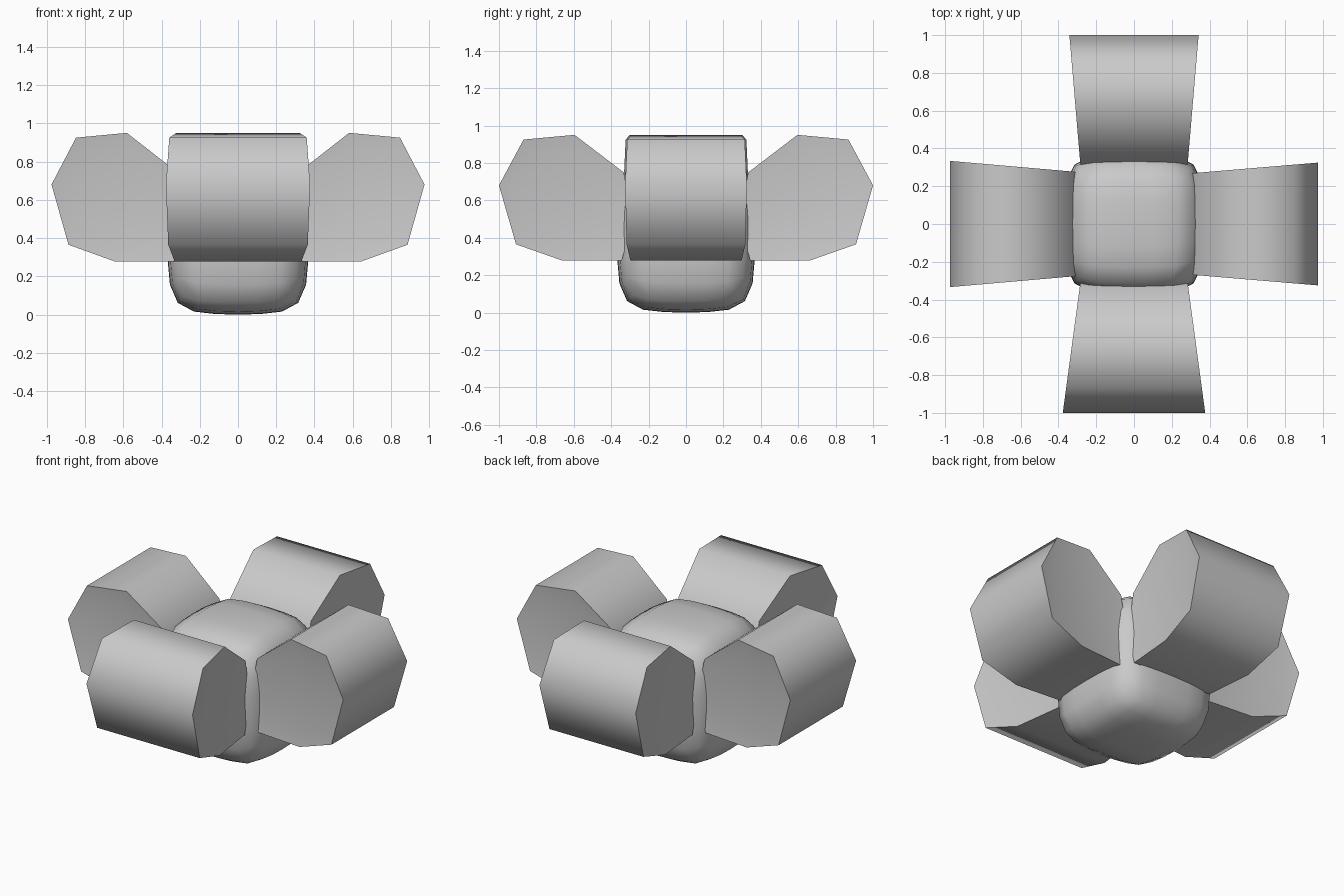
import bpy, bmesh
from mathutils import Matrix
from math import radians

default = bpy.data.objects.get("Cube")
if default:
    bpy.data.objects.remove(default, do_unlink=True)

grey = bpy.data.materials.new("plain grey")
grey.use_nodes = True
colour = (0.59, 0.59, 0.59, 1)
grey.diffuse_color = colour
grey.node_tree.nodes["Principled BSDF"].inputs["Base Color"].default_value = colour


def finish(name, bm, angle):
    bmesh.ops.recalc_face_normals(bm, faces=bm.faces)
    mesh = bpy.data.meshes.new(name)
    bm.to_mesh(mesh)
    bm.free()
    mesh.materials.append(grey)
    obj = bpy.data.objects.new(name, mesh)
    bpy.context.collection.objects.link(obj)
    bpy.ops.object.select_all(action="DESELECT")
    obj.select_set(True)
    bpy.context.view_layer.objects.active = obj
    bpy.ops.object.shade_smooth_by_angle(angle=radians(angle))


# Central body: a cube with rounded edges and gently domed faces
def build_body(half=(0.37, 0.37, 0.415), power=6, dome=0.055):
    bm = bmesh.new()
    bmesh.ops.create_cube(bm, size=2)
    bmesh.ops.subdivide_edges(bm, edges=bm.edges[:], cuts=5, use_grid_fill=True)
    for v in bm.verts:
        p = v.co / sum(abs(c) ** power for c in v.co) ** (1 / power)
        v.co = [c * h * (1 - dome * (p.length_squared - c * c)) for c, h in zip(p, half)]
        v.co.z += half[2]
    finish("body", bm, 60)


# Side profile of a pod: distance outward, height
PROFILE = [(0.33, 0.75), (0.59, 0.95), (0.86, 0.925), (0.99, 0.68),
           (0.90, 0.365), (0.655, 0.278), (0.34, 0.278), (0.28, 0.5)]


# Pod: extruded profile, flaring outward, with shallow dished ends
def build_pod(name, turn, reach, inner, outer):
    bm = bmesh.new()
    rims = []
    for side in (-1, 1):
        rim = []
        for d, z in PROFILE:
            flare = inner + (outer - inner) * (d - 0.3) / 0.69
            rim.append(bm.verts.new((side * flare, -d * reach, z)))
        rims.append(rim)
    count = len(PROFILE)
    for i in range(count):
        j = (i + 1) % count
        bm.faces.new((rims[0][i], rims[0][j], rims[1][j], rims[1][i]))
    ends = [bm.faces.new(rim) for rim in rims]
    bmesh.ops.recalc_face_normals(bm, faces=bm.faces)
    bmesh.ops.inset_individual(bm, faces=ends, thickness=0.09, depth=-0.012)
    bm.transform(Matrix.Rotation(radians(turn), 4, "Z"))
    finish(name, bm, 60)


build_body()
for pod in [("front_pod", 0, 1.01, 0.283, 0.377),
            ("left_pod", 90, 0.985, 0.268, 0.325),
            ("back_pod", 180, 1.01, 0.283, 0.342),
            ("right_pod", 270, 0.985, 0.275, 0.334)]:
    build_pod(*pod)
